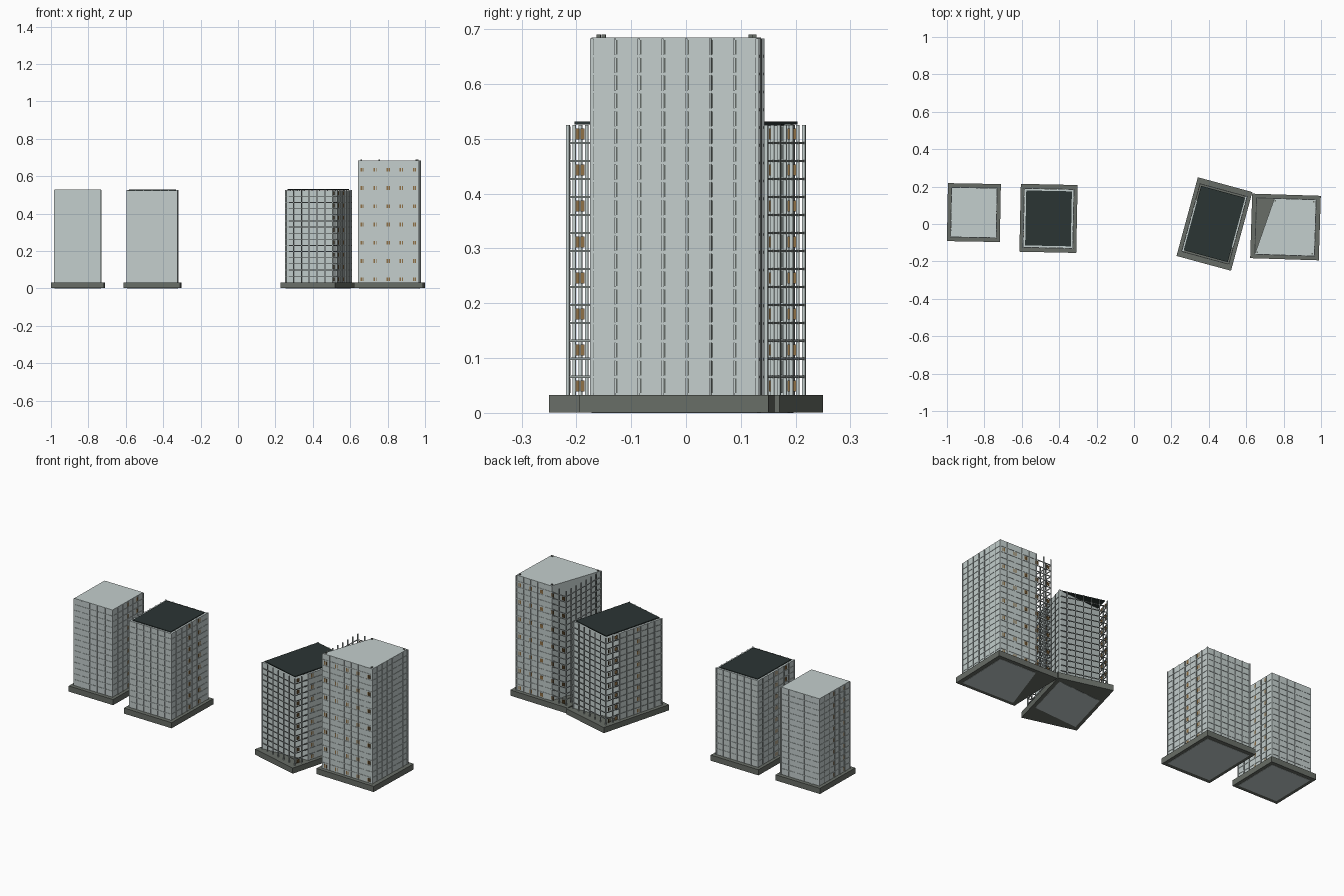
import bpy
import bmesh
from math import radians
from mathutils import Matrix

cube = bpy.data.objects.get("Cube")
if cube:
    bpy.data.objects.remove(cube, do_unlink=True)


def material(name, rgb):
    m = bpy.data.materials.new(name)
    m.use_nodes = True
    color = (*rgb, 1.0)
    m.diffuse_color = color
    bsdf = next(n for n in m.node_tree.nodes if n.type == 'BSDF_PRINCIPLED')
    bsdf.inputs["Base Color"].default_value = color
    bsdf.inputs["Roughness"].default_value = 0.8
    return m


LIGHT = material("pale concrete", (0.55, 0.62, 0.61))
GREY = material("mid grey slab", (0.32, 0.36, 0.35))
STONE = material("plinth grey", (0.14, 0.155, 0.135))
DARK = material("dark roofing", (0.024, 0.035, 0.034))
SLIT = material("window slit", (0.13, 0.15, 0.14))
TAN = material("tan window", (0.27, 0.16, 0.06))

BASE_TOP = 0.033
WALL = 0.003       # wall recess behind the frame face
DEPTH = 0.006      # frame depth
POST = 0.004       # post width


def add_box(bm, center, size):
    m = Matrix.Translation(center) @ Matrix.Diagonal((*size, 1.0))
    bmesh.ops.create_cube(bm, size=1.0, matrix=m)


def add_prism(bm, outline, z0, z1):
    low = [bm.verts.new((x, y, z0)) for x, y in outline]
    top = [bm.verts.new((x, y, z1)) for x, y in outline]
    bm.faces.new(low[::-1])
    bm.faces.new(top)
    n = len(outline)
    for i in range(n):
        j = (i + 1) % n
        bm.faces.new((low[i], low[j], top[j], top[i]))


def finish(bm, name, mat, place):
    mesh = bpy.data.meshes.new(name)
    bm.to_mesh(mesh)
    bm.free()
    mesh.materials.append(mat)
    ob = bpy.data.objects.new(name, mesh)
    ob.location = (*place[0], 0)
    ob.rotation_euler.z = radians(place[1])
    bpy.context.collection.objects.link(ob)


def footprint(size, front_cut=0, back_cut=0):
    # wall outline; cuts skew the front and back corners inward
    x, y = size[0] / 2 - WALL, size[1] / 2 - WALL
    return [(-x, -y), (x, -y + front_cut), (x, y), (-x, y - back_cut)]


def tower(name, place, base, size, top, floors, core, roof_outline, roof_mat,
          roof_z, slab_mat, windows_on, window_step):
    w, d = size
    step = (top - BASE_TOP) / floors

    # plinth, with the wall footprint showing underneath
    bm = bmesh.new()
    add_box(bm, (0, 0, BASE_TOP / 2 + 0.0005), (*base, BASE_TOP - 0.001))
    finish(bm, name + "_plinth", STONE, place)
    bm = bmesh.new()
    add_prism(bm, core, 0, top - 0.001)
    finish(bm, name + "_walls", LIGHT, place)

    # roof plate
    bm = bmesh.new()
    add_prism(bm, roof_outline, roof_z - 0.005, roof_z)
    finish(bm, name + "_roof", roof_mat, place)

    # facade layers: posts, slabs, slits and windows on four sides
    posts, slabs, slits, windows = (bmesh.new() for _ in range(4))
    for axis in (0, 1):
        length, reach = (d, w / 2) if axis == 0 else (w, d / 2)
        bays = round(length / 0.046)
        bay = (length - POST) / bays
        for sign in (-1, 1):
            def piece(bm, along, z, width, height, inner, outer):
                c = sign * (reach - (inner + outer) / 2)
                t = inner - outer
                if axis == 0:
                    add_box(bm, (c, along, z), (t, width, height))
                else:
                    add_box(bm, (along, c, z), (width, t, height))

            for k in range(1, floors):
                piece(slabs, 0, BASE_TOP + k * step,
                      length - 0.002, 0.004, DEPTH - 0.001, 0.001)
            for i in range(bays + 1):
                a = -length / 2 + POST / 2 + i * bay
                piece(posts, a, (BASE_TOP + top) / 2, POST, top - BASE_TOP,
                      DEPTH, 0)
                if axis == 0 and i < bays:
                    for k in range(floors):
                        piece(slits, a + POST / 2 + 0.0015,
                              BASE_TOP + (k + 0.5) * step, 0.003,
                              step - 0.006, WALL + 0.001, WALL - 0.001)
            for a in windows_on.get((axis, sign), ()):
                for k in range(0, floors, window_step):
                    for side in (-0.005, 0.005):
                        piece(windows, a + side, BASE_TOP + (k + 0.5) * step,
                              0.007, 0.02, WALL + 0.001, WALL - 0.001)
    finish(posts, name + "_posts", LIGHT, place)
    finish(slabs, name + "_floor_slabs", slab_mat, place)
    finish(slits, name + "_window_slits", SLIT, place)
    finish(windows, name + "_windows", TAN, place)


# two plain towers
plain_windows = {(0, 1): (0.0, 0.085), (0, -1): (0.0, -0.085)}
west = (0.25, 0.272)
tower("west_tower", ((-0.856, 0.061), -1), (0.283, 0.31), west, 0.525, 15,
      footprint(west), footprint(west), LIGHT, 0.528, LIGHT,
      plain_windows, 2)
middle = (0.272, 0.322)
tower("middle_tower", ((-0.457, 0.03), -1.2), (0.304, 0.363), middle,
      0.525, 15, footprint(middle), footprint((0.25, 0.3)), DARK, 0.528,
      LIGHT, plain_windows, 2)

# turned tower: skewed walls leave the frame open at opposite corners
turned = (0.267, 0.381)
tower("turned_tower", ((0.43, 0.0), -15.2), (0.302, 0.436), turned,
      0.525, 15, footprint(turned, 0.09, 0.09), footprint((0.25, 0.362)),
      DARK, 0.531, GREY,
      {(0, 1): (-0.165, -0.07, 0.03), (0, -1): (0.165, 0.12, -0.03)}, 2)

# tall tower: one skewed wall leaves a back corner open
tall = (0.325, 0.308)
tall_place = ((0.81, -0.016), -1.8)
x, y = tall[0] / 2 - WALL, tall[1] / 2 - WALL
tall_core = [(-x, -y), (x, -y), (x, y), (-x + 0.095, y)]
row = [-0.142 + 0.07 * i for i in range(5)]
tower("tall_tower", tall_place, (0.367, 0.345), tall, 0.683, 20, tall_core,
      tall_core, LIGHT, 0.685, LIGHT, {(1, -1): row, (1, 1): row}, 3)
pegs = bmesh.new()
for px, py in tall_core:
    add_box(pegs, (px * 0.92, py * 0.92, 0.687), (0.008, 0.008, 0.006))
finish(pegs, "tall_tower_roof_pegs", STONE, tall_place)
